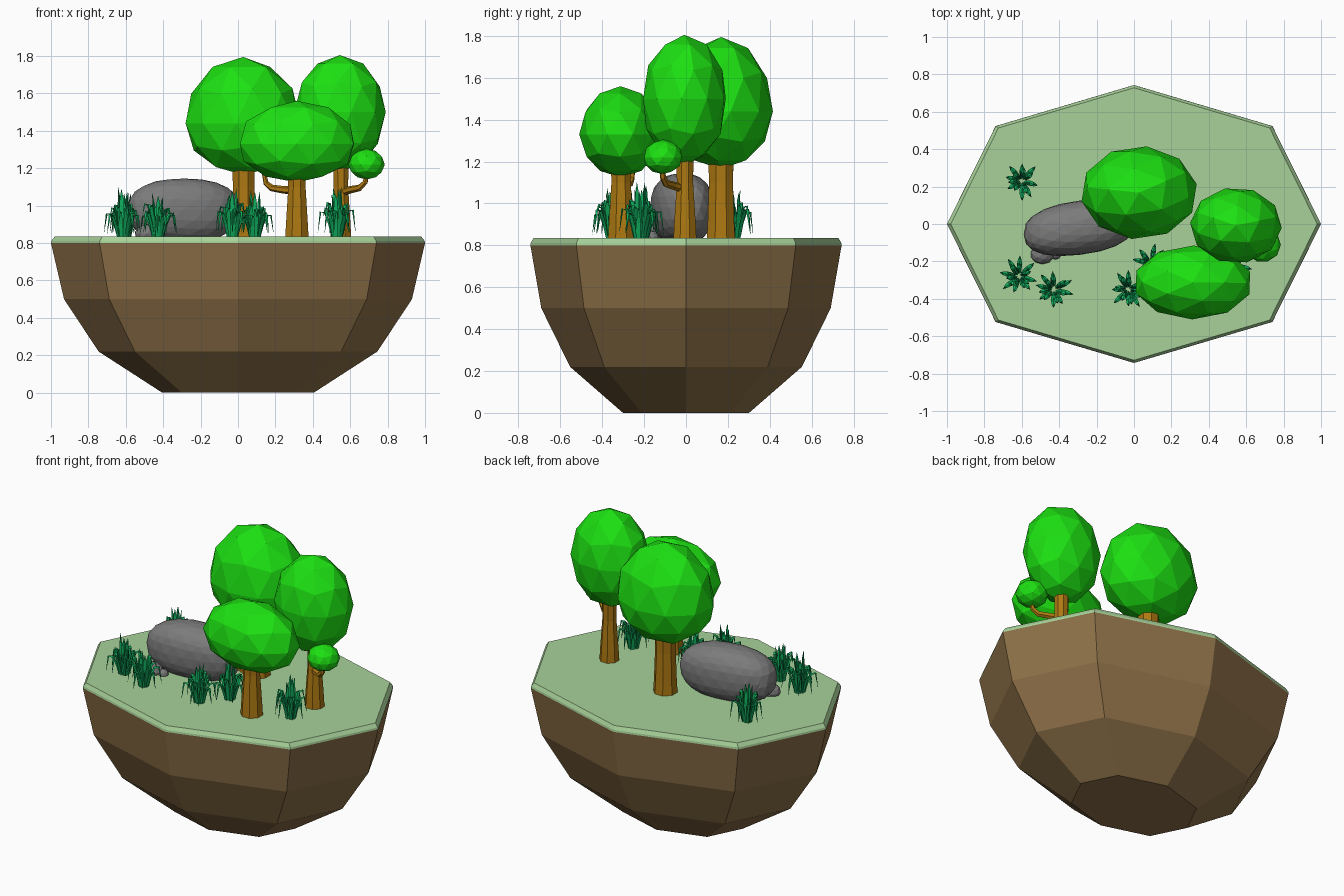
import bpy, bmesh, math, random
from mathutils import Vector

if "Cube" in bpy.data.objects:
    bpy.data.objects.remove(bpy.data.objects["Cube"])

random.seed(4)


def material(name, rgb):
    m = bpy.data.materials.new(name)
    m.diffuse_color = (*rgb, 1)
    m.use_nodes = True
    m.node_tree.nodes["Principled BSDF"].inputs["Base Color"].default_value = m.diffuse_color
    return m


SOIL = material("soil", (0.27, 0.165, 0.065))
TURF = material("turf", (0.39, 0.64, 0.32))
LEAF = material("leaf", (0.012, 0.75, 0.006))
BARK = material("bark", (0.42, 0.19, 0.006))
BLADE = material("blade", (0.005, 0.42, 0.11))
STONE = material("stone", (0.2, 0.2, 0.2))


def finish(name, bm, mat):
    bmesh.ops.recalc_face_normals(bm, faces=bm.faces)
    me = bpy.data.meshes.new(name)
    bm.to_mesh(me)
    bm.free()
    me.materials.append(mat)
    ob = bpy.data.objects.new(name, me)
    bpy.context.collection.objects.link(ob)
    return ob


def skin(bm, rings, cap_start=True, cap_end=True):
    """Bridge a list of equal-length point rings with quads."""
    vr = [[bm.verts.new(p) for p in r] for r in rings]
    n = len(vr[0])
    for a, b in zip(vr, vr[1:]):
        for i in range(n):
            bm.faces.new((a[i], a[(i + 1) % n], b[(i + 1) % n], b[i]))
    if cap_start:
        bm.faces.new(vr[0][::-1])
    if cap_end:
        bm.faces.new(vr[-1])


def octagon(s, z):
    pts = [(1, 0), (0.74, 0.705), (0, 1), (-0.74, 0.705),
           (-1, 0), (-0.74, -0.705), (0, -1), (0.74, -0.705)]
    return [(x * s, y * s * 0.743, z) for x, y in pts]


def tube(bm, path, radii, sides, flat=1.0):
    """Tapered tube swept along a path; flat squashes it into a blade."""
    path = [Vector(p) for p in path]
    rings = []
    for i, p in enumerate(path):
        t = (path[min(i + 1, len(path) - 1)] - path[max(i - 1, 0)]).normalized()
        out = Vector((path[-1].x - path[0].x, path[-1].y - path[0].y, 0)).normalized()
        side = Vector((-out.y, out.x, 0))
        nor = t.cross(side)
        rings.append([p + radii[i] * (side * math.cos(a) + nor * flat * math.sin(a))
                      for a in (2 * math.pi * k / sides + math.pi / 2 for k in range(sides))])
    skin(bm, rings)


def blob(name, lo, hi, mid, mat, subdiv=2, power=1.0, skew=0.0, spin=0.0):
    """Faceted icosphere fitted to a box, with its widest level at z = mid."""
    bm = bmesh.new()
    bmesh.ops.create_icosphere(bm, subdivisions=subdiv, radius=1)
    for v in bm.verts:
        x, y, z = v.co
        v.co = (x * math.cos(spin) - y * math.sin(spin),
                x * math.sin(spin) + y * math.cos(spin), z)
        v.co = [math.copysign(abs(c) ** power, c) for c in v.co]
    mx = [max(abs(v.co[k]) for v in bm.verts) for k in range(3)]
    for v in bm.verts:
        x, y, z = (v.co[k] / mx[k] for k in range(3))
        v.co = ((lo[0] + hi[0]) / 2 + x * (hi[0] - lo[0]) / 2,
                (lo[1] + hi[1]) / 2 + y * (hi[1] - lo[1]) / 2 + skew * x,
                mid + z * ((hi[2] - mid) if z > 0 else (mid - lo[2])))
    return finish(name, bm, mat)


# Floating island: soil bowl and turf slab
bm = bmesh.new()
skin(bm, [octagon(s, z) for s, z in
          [(0.405, 0), (0.745, 0.22), (0.93, 0.5), (1.0, 0.8)]], cap_end=False)
finish("soil_base", bm, SOIL)
bm = bmesh.new()
skin(bm, [octagon(1.0, 0.8), octagon(0.998, 0.812), octagon(0.98, 0.835)])
finish("turf_top", bm, TURF)

# Trees: trunk centre, base/top radius, top height, crown box and widest level
trees = [
    ("back", (0.03, 0.167), 0.074, 0.062, 1.3, (-0.28, -0.08, 1.165), (0.335, 0.415, 1.795), 1.44),
    ("right", (0.55, -0.005), 0.06, 0.042, 1.3, (0.3, -0.205, 1.18), (0.79, 0.19, 1.805), 1.5),
    ("front", (0.315, -0.31), 0.068, 0.05, 1.25, (0.01, -0.51, 1.125), (0.62, -0.115, 1.56), 1.33),
]
for i, (name, (cx, cy), r0, r1, top, lo, hi, mid) in enumerate(trees):
    bm = bmesh.new()
    skin(bm, [[(cx + r * math.cos(k * math.pi / 4 + 0.39), cy + r * math.sin(k * math.pi / 4 + 0.39), z)
               for k in range(8)]
              for r, z in [(r0, 0.82), (r0 * 0.93, 0.9), (r1, 1.1), (r1 * 1.08, top)]])
    finish(name + "_tree_trunk", bm, BARK)
    blob(name + "_tree_crown", lo, hi, mid, LEAF, spin=0.5 + i)

# Curved side branches
branches = [
    ("right_tree_branch", [(0.55, -0.01, 1.07), (0.6, -0.06, 1.085), (0.65, -0.095, 1.095),
                           (0.68, -0.11, 1.125), (0.69, -0.115, 1.18)]),
    ("front_tree_branch", [(0.31, -0.31, 1.08), (0.24, -0.285, 1.085), (0.18, -0.27, 1.095),
                           (0.15, -0.26, 1.12), (0.14, -0.255, 1.17)]),
]
for name, path in branches:
    bm = bmesh.new()
    tube(bm, path, [0.022, 0.02, 0.018, 0.015, 0.012], 6)
    finish(name, bm, BARK)
blob("branch_leaf_tuft", (0.59, -0.2, 1.14), (0.785, -0.02, 1.305), 1.22, LEAF, spin=0.3)

# Boulder and pebbles
blob("boulder", (-0.59, -0.165, 0.8), (0.01, 0.125, 1.145), 0.98, STONE, subdiv=3, power=0.85, skew=0.035)
blob("boulder_bump", (-0.58, -0.09, 0.85), (-0.42, 0.05, 1.07), 0.96, STONE)
blob("pebble_large", (-0.55, -0.215, 0.81), (-0.43, -0.11, 0.9), 0.85, STONE)
blob("pebble_small", (-0.45, -0.19, 0.81), (-0.39, -0.13, 0.87), 0.84, STONE)


# Grass tufts: drooping outer blades, arched middle blades, upright inner blades
def tuft(name, cx, cy, height):
    bm = bmesh.new()
    for count, reach, h, droop in [(8, 0.1, 0.15, 0.2), (7, 0.075, 0.19, 0.65), (5, 0.03, 0.25, 1.0)]:
        for k in range(count):
            a = 2 * math.pi * (k + random.uniform(-0.25, 0.25)) / count + reach * 30
            rr = reach * random.uniform(0.85, 1.1)
            hh = h * height * random.uniform(0.85, 1.05)
            prof = [(0.25, 0), (0.42, 0.5), (0.62, 0.88),
                    (0.85, 0.92 if droop < 1 else 0.95), (1.0, droop)]
            if droop == 1.0:
                prof = [(0.5, 0), (0.75, 0.35), (0.85, 0.6), (0.8, 0.82), (1.0, 1.0)]
            path = [(cx + math.cos(a) * rr * r, cy + math.sin(a) * rr * r, 0.825 + hh * z)
                    for r, z in prof]
            tube(bm, path, [0.011, 0.015, 0.015, 0.011, 0.001], 3, 0.5)
    finish(name, bm, BLADE)


for i, spot in enumerate([(-0.6, 0.23, 1.05), (-0.615, -0.28, 1.05), (-0.43, -0.35, 1.02),
                          (-0.03, -0.35, 1.05), (0.09, -0.21, 0.98), (0.53, -0.22, 1.05)]):
    tuft(f"grass_tuft_{i + 1}", *spot)
